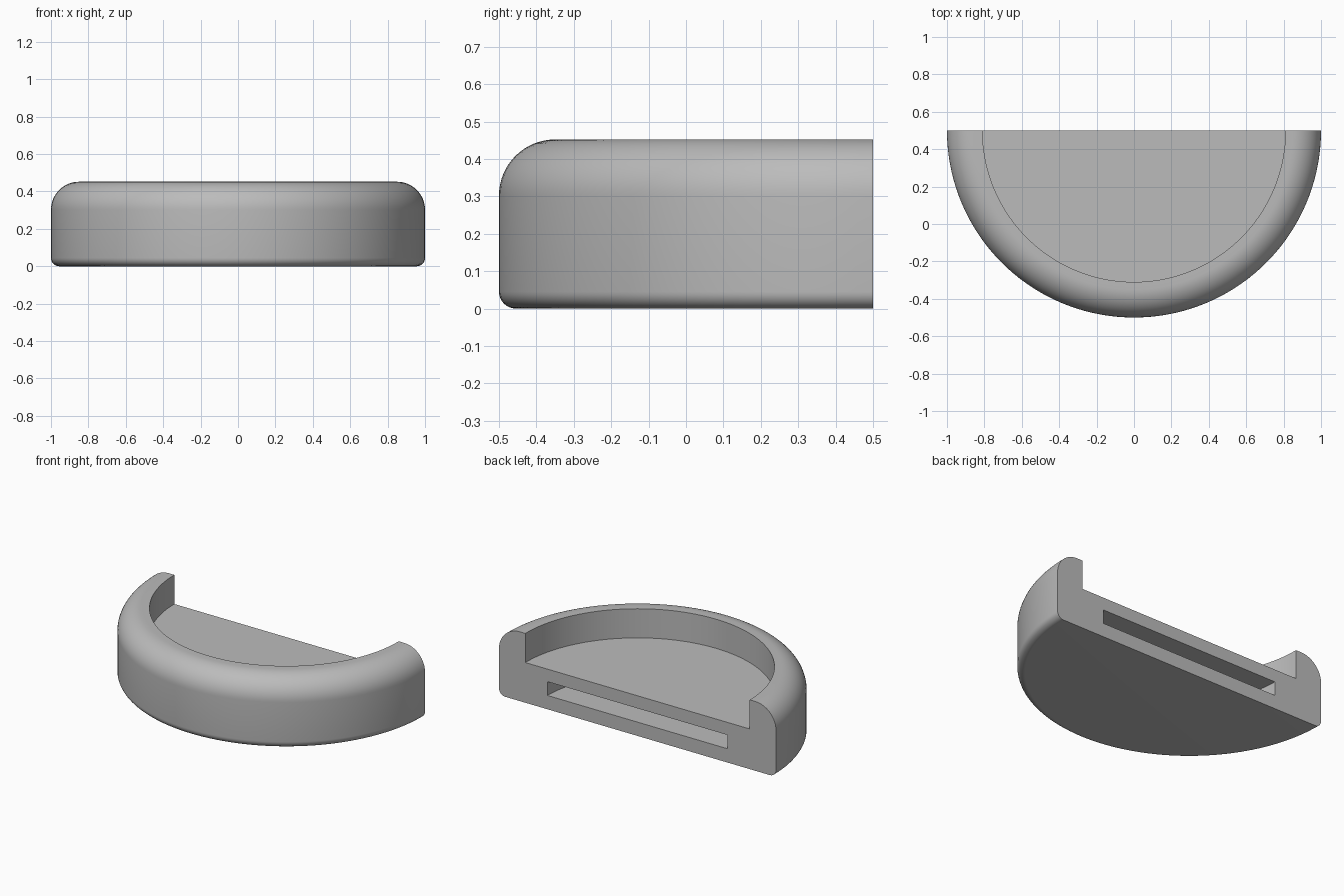
import bpy, bmesh
from math import sin, cos, pi, radians

cube = bpy.data.objects.get("Cube")
if cube:
    bpy.data.objects.remove(cube, do_unlink=True)

RADIUS, HEIGHT, BACK_Y = 1.0, 0.452, 0.5
RECESS_RADIUS, FLOOR_Z = 0.81, 0.262
SLOT_RADIUS, SLOT_BOTTOM, SLOT_TOP = 0.65, 0.09, 0.18
TOP_ROUND, BOTTOM_ROUND = 0.15, 0.045


def fillet(cx, cz, r, start, steps):
    """Quarter-circle points, counter-clockwise from the start angle."""
    angles = [start + pi / 2 * i / steps for i in range(steps + 1)]
    return [(cx + r * cos(a), cz + r * sin(a)) for a in angles]


# Half cross-section: rounded wall, recess floor, then the inner slot
profile = [(0, 0)]
profile += fillet(RADIUS - BOTTOM_ROUND, BOTTOM_ROUND, BOTTOM_ROUND, -pi / 2, 8)
profile += fillet(RADIUS - TOP_ROUND, HEIGHT - TOP_ROUND, TOP_ROUND, 0, 16)
profile += [(RECESS_RADIUS, HEIGHT), (RECESS_RADIUS, FLOOR_Z), (0, FLOOR_Z),
            (0, SLOT_TOP), (SLOT_RADIUS, SLOT_TOP),
            (SLOT_RADIUS, SLOT_BOTTOM), (0, SLOT_BOTTOM)]

bm = bmesh.new()

# Flat back: one cross-section face on each side of the axis
for side in (1, -1):
    bm.faces.new([bm.verts.new((side * r, BACK_Y, z)) for r, z in profile])

# Sweep the section half a turn round the front, skipping edges on the axis
ring = [bm.verts.new((r, BACK_Y, z)) for r, z in profile]
edges = [bm.edges.new((a, b)) for a, b in zip(ring, ring[1:] + ring[:1])
         if a.co.x > 0 or b.co.x > 0]
bmesh.ops.spin(bm, geom=ring + edges, cent=(0, BACK_Y, 0), axis=(0, 0, 1),
               angle=-pi, steps=72)
bmesh.ops.remove_doubles(bm, verts=bm.verts[:], dist=0.0005)
bmesh.ops.recalc_face_normals(bm, faces=bm.faces[:])

mesh = bpy.data.meshes.new("half_round_tray")
bm.to_mesh(mesh)
bm.free()
tray = bpy.data.objects.new("half_round_tray", mesh)
bpy.context.collection.objects.link(tray)

# Plain grey finish
grey = bpy.data.materials.new("plain_grey")
grey.use_nodes = True
colour = (0.5, 0.5, 0.5, 1)
grey.diffuse_color = colour
grey.node_tree.nodes["Principled BSDF"].inputs["Base Color"].default_value = colour
mesh.materials.append(grey)

# Smooth curves with crisp rims
bpy.ops.object.select_all(action='DESELECT')
tray.select_set(True)
bpy.context.view_layer.objects.active = tray
bpy.ops.object.shade_smooth_by_angle(angle=radians(30))
